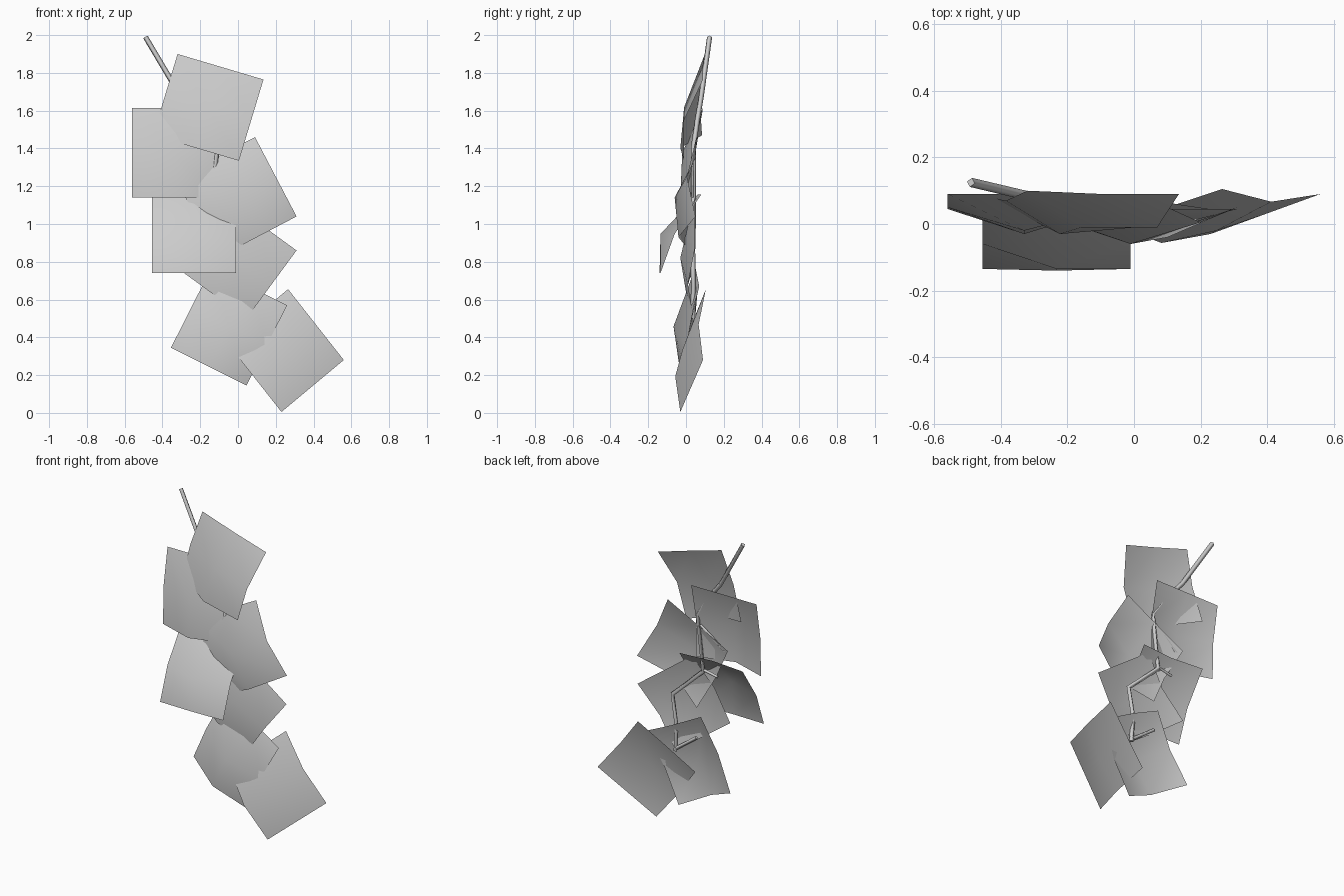
import bpy
from mathutils import Vector

if "Cube" in bpy.data.objects:
    bpy.data.objects.remove(bpy.data.objects["Cube"], do_unlink=True)

# One plain grey for leaves and stems
GREY = (0.6, 0.6, 0.6, 1.0)
grey = bpy.data.materials.new("plain_grey")
grey.use_nodes = True
grey.diffuse_color = GREY
grey.node_tree.nodes["Principled BSDF"].inputs["Base Color"].default_value = GREY


def add_leaf(name, base_left, base_right, tip_left, base, middle, tip):
    """Cupped square leaf: three corners as (x, z), and the depth of each row."""
    start, right, down = Vector(base_left), Vector(base_right), Vector(tip_left)
    across, along = (right - start) / 2, (down - start) / 2
    verts = []
    for row, depths in enumerate((base, middle, tip)):
        for col, depth in enumerate(depths):
            spot = start + across * col + along * row
            verts.append((spot.x, depth, spot.y))
    faces = []
    for row in range(2):
        for col in range(2):
            a = row * 3 + col
            faces.append((a, a + 3, a + 4, a + 1))
    mesh = bpy.data.meshes.new(name)
    mesh.from_pydata(verts, [], faces)
    mesh.materials.append(grey)
    mesh.shade_smooth()
    leaf = bpy.data.objects.new(name, mesh)
    bpy.context.collection.objects.link(leaf)
    return leaf


def add_stem(name, points, radius):
    """Thin four-sided stem along a path."""
    curve = bpy.data.curves.new(name, "CURVE")
    curve.dimensions = "3D"
    curve.bevel_depth = radius
    curve.bevel_resolution = 0
    curve.use_fill_caps = True
    spline = curve.splines.new("POLY")
    spline.points.add(len(points) - 1)
    for point, place in zip(spline.points, points):
        point.co = (*place, 1)
    curve.materials.append(grey)
    stem = bpy.data.objects.new(name, curve)
    bpy.context.collection.objects.link(stem)
    return stem


# Leaves from the top of the branch down
add_leaf("top_leaf", (-.32, 1.9), (.135, 1.765), (-.45, 1.47),
         base=(.1, .09, .09), middle=(.07, -.01, -.01), tip=(.085, -.03, -.01))
add_leaf("upper_side_leaf", (-.56, 1.615), (-.1, 1.615), (-.56, 1.14),
         base=(.09, .09, .09), middle=(.05, -.02, .04), tip=(.045, -.03, .04))
add_leaf("centre_leaf", (-.33, 1.24), (.09, 1.46), (-.11, .82),
         base=(.05, .05, .055), middle=(.01, -.06, .005), tip=(.05, -.04, .05))
add_leaf("drooping_leaf", (-.455, 1.155), (-.01, 1.155), (-.455, .74),
         base=(.08, .06, .08), middle=(-.06, -.135, -.06), tip=(-.135, -.14, -.135))
add_leaf("lower_centre_leaf", (-.075, 1.14), (.31, .86), (-.34, .78),
         base=(.045, .045, .045), middle=(.01, -.03, .01), tip=(.04, 0, .04))
add_leaf("lower_side_leaf", (-.14, .77), (.26, .57), (-.355, .345),
         base=(.05, .07, .04), middle=(.03, -.066, 0), tip=(.06, -.035, .01))
add_leaf("bottom_leaf", (.265, .655), (.56, .28), (-.065, .38),
         base=(.105, .067, .09), middle=(.05, -.02, .03), tip=(0, -.057, -.03))

# Main stem and its side twigs
add_stem("main_stem", [(-.49, .125, 1.99), (-.3, .08, 1.67), (-.2, .06, 1.55),
                       (-.11, .04, 1.41), (-.15, .04, 1.06), (.07, .035, .855),
                       (.04, .04, .67), (.05, .035, .5)], .014)
add_stem("upper_twig", [(-.13, .04, 1.35), (-.3, .03, 1.22)], .01)
add_stem("middle_twig", [(-.15, .04, 1.07), (-.25, .04, 1.05)], .01)
add_stem("lower_twig", [(.04, .04, .52), (-.11, .05, .63)], .01)
